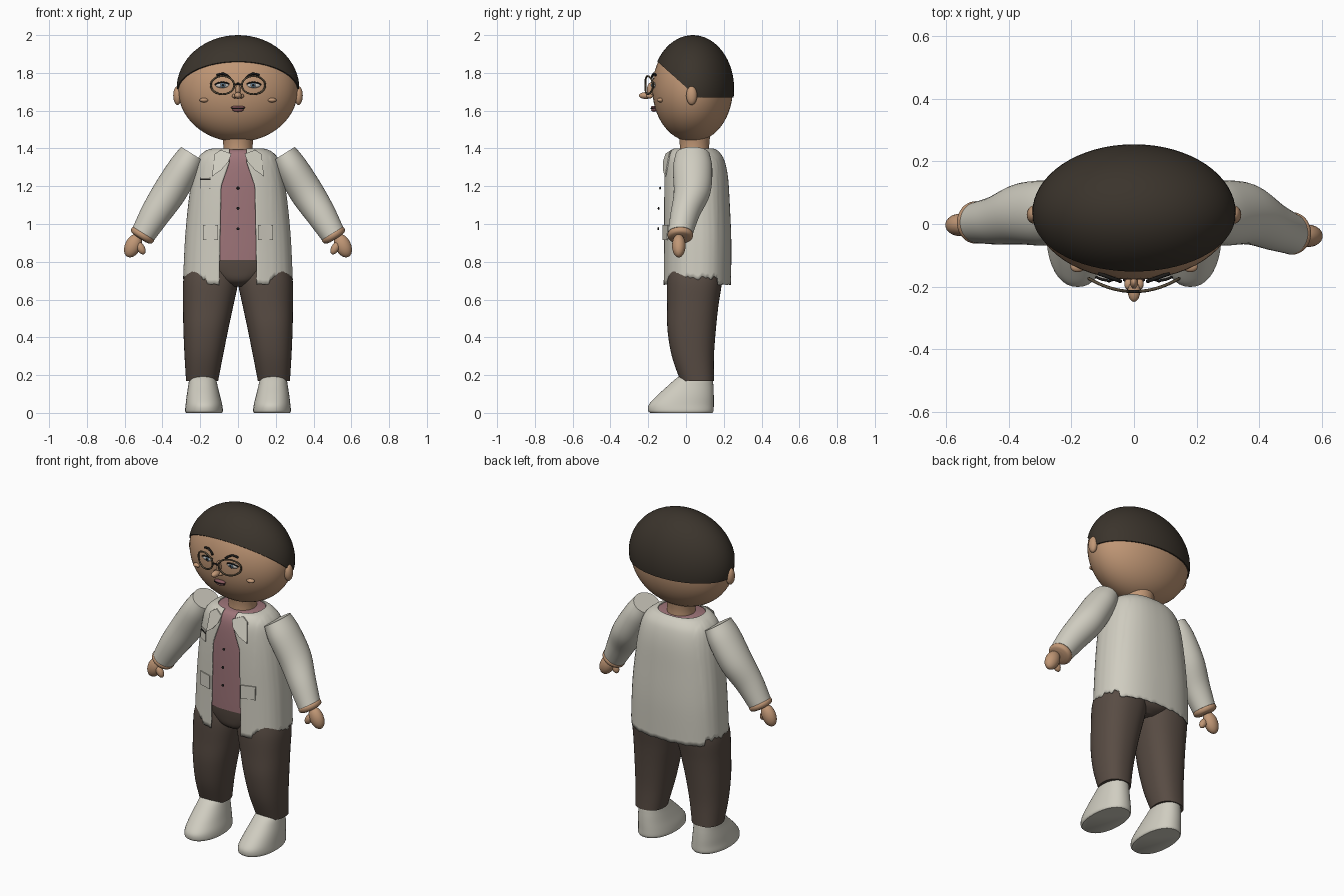
import bpy, bmesh, math
from mathutils import Matrix, Vector

if "Cube" in bpy.data.objects:
    bpy.data.objects.remove(bpy.data.objects["Cube"])


def mat(name, *rgb):
    m = bpy.data.materials.new(name)
    m.diffuse_color = (*rgb, 1)
    m.use_nodes = True
    m.node_tree.nodes["Principled BSDF"].inputs["Base Color"].default_value = m.diffuse_color
    return m


CLOTH = mat("off_white_cloth", .63, .61, .53)
SKIN = mat("tan_skin", .53, .31, .18)
HAIR = mat("dark_brown_hair", .043, .034, .025)
PINK = mat("dusty_pink", .34, .175, .19)
BROWN = mat("trouser_brown", .098, .072, .057)
LIPS = mat("mauve_lips", .25, .10, .11)
WHITE = mat("eye_white", .62, .60, .56)
IRIS = mat("blue_grey_iris", .12, .2, .28)
DARK = mat("near_black", .012, .011, .01)
RIM = mat("bronze_rim", .10, .075, .045)


def finish(name, bm, m, angle=45):
    bmesh.ops.recalc_face_normals(bm, faces=bm.faces)
    me = bpy.data.meshes.new(name)
    bm.to_mesh(me)
    bm.free()
    me.materials.append(m)
    me.shade_smooth()
    me.set_sharp_from_angle(angle=math.radians(angle))
    ob = bpy.data.objects.new(name, me)
    bpy.context.collection.objects.link(ob)
    return ob


def ball_bm(c, r, tilt=0, seg=32):
    bm = bmesh.new()
    mtx = Matrix.Translation(c) @ Matrix.Rotation(tilt, 4, 'Y') @ Matrix.Diagonal((*r, 1))
    bmesh.ops.create_uvsphere(bm, u_segments=seg, v_segments=seg // 2, radius=1, matrix=mtx)
    return bm


def ball(name, m, c, r, tilt=0, seg=24):
    return finish(name, ball_bm(c, r, tilt, seg), m)


def spline(rows, steps=5):
    """Smooth in-between rows for a loft."""
    out = []
    for i in range(len(rows) - 1):
        p = [rows[max(0, min(len(rows) - 1, i + k))] for k in (-1, 0, 1, 2)]
        for s in range(steps):
            t = s / steps
            out.append([.5 * (2 * b + (c - a) * t + (2 * a - 5 * b + 4 * c - d) * t * t
                              + (3 * b - a - 3 * c + d) * t ** 3) for a, b, c, d in zip(*p)])
    return out + [list(rows[-1])]


def sp(v, n):
    return math.copysign(abs(v) ** (2 / n), v)


def skin_rings(bm, rings, closed=True, caps=True):
    vs = [[bm.verts.new(p) for p in r] for r in rings]
    n = len(vs[0])
    for a, b in zip(vs, vs[1:]):
        for i in range(n if closed else n - 1):
            j = (i + 1) % n
            bm.faces.new((a[i], a[j], b[j], b[i]))
    if caps:
        bm.faces.new(vs[0])
        bm.faces.new(vs[-1])


def loft(name, m, rows, n=2.0, seg=40, s=Vector((1, 0, 0))):
    """Rows are (x, y, z, half width along s, half depth along y)."""
    bm, rings = bmesh.new(), []
    for x, y, z, a, b in spline(rows):
        rings.append([Vector((x, y, z)) + s * a * sp(math.sin(t), n) - Vector((0, b * sp(math.cos(t), n), 0))
                      for t in (2 * math.pi * i / seg for i in range(seg))])
    skin_rings(bm, rings)
    return finish(name, bm, m)


def wire(name, m, pts, r, cyclic=False):
    cu = bpy.data.curves.new(name, 'CURVE')
    cu.dimensions, cu.bevel_depth, cu.bevel_resolution = '3D', r, 2
    cu.use_fill_caps = True
    spl = cu.splines.new('POLY')
    spl.points.add(len(pts) - 1)
    for p, q in zip(spl.points, pts):
        p.co = (*q, 1)
    spl.use_cyclic_u = cyclic
    cu.materials.append(m)
    ob = bpy.data.objects.new(name, cu)
    bpy.context.collection.objects.link(ob)


# Coat shell, open at the front
N = 2.4
COAT = [(0, .057, .68, .29, .181), (0, .059, .9, .28, .181), (0, .055, 1.1, .262, .177),
        (0, .052, 1.25, .24, .17), (0, .047, 1.34, .215, .155), (0, .042, 1.385, .175, .13),
        (0, .04, 1.4, .135, .105)]
coat_rows = spline(COAT, 6)


def front_y(x, z):
    r = min(coat_rows, key=lambda q: abs(q[2] - z))
    return r[1] - r[4] * max(0, 1 - abs(x / r[3]) ** N) ** (1 / N)


def opening(z):
    if z < 1.2:
        return .10 - .01 * (z - .68) / .52
    return max(.045, .09 - .35 * (z - 1.2))


bm, rings, cols = bmesh.new(), [], 144
for x, y, z, a, b in coat_rows:
    t0 = math.asin((opening(z) / a) ** (N / 2))
    ring = []
    for i in range(cols + 1):
        t = t0 + (2 * math.pi - 2 * t0) * i / cols
        px, py = a * sp(math.sin(t), N), y - b * sp(math.cos(t), N)
        # ragged hem, higher over the legs
        over_leg = abs(px) > .17 and py < .17
        hem = (.715 if over_leg else .68) + (.012 if over_leg else .004) * math.sin(i * 1.1) * math.cos(i * .37)
        ring.append((px, py, hem + (z - .68) / .72 * (1.4 - hem)))
    rings.append(ring)
skin_rings(bm, rings, closed=False, caps=False)
coat = finish("coat", bm, CLOTH)
sol = coat.modifiers.new("thickness", 'SOLIDIFY')
sol.thickness, sol.offset = .006, -1

# Shirt, neck and pelvis
loft("shirt", PINK, [(0, .056, .81, .262, .166)] +
     [(x, y, z - .006, a * .95, b * .94) for x, y, z, a, b in COAT[1:]], N)
loft("neck", SKIN, [(0, .045, 1.36, .08, .08), (0, .045, 1.42, .078, .078), (0, .045, 1.48, .085, .085)])
loft("pelvis", BROWN, [(0, .05, .67, .05, .09), (0, .05, .70, .12, .135), (0, .055, .76, .22, .155),
                       (0, .056, .83, .25, .163)], N)


def plate(name, m, pts, lift, thick=.006):
    """Flat outline in x,z laid on the coat front."""
    bm = bmesh.new()
    f = bm.faces.new([bm.verts.new((x, front_y(x, z) - lift, z)) for x, z in pts])
    ext = bmesh.ops.extrude_face_region(bm, geom=[f])
    bmesh.ops.translate(bm, vec=(0, thick, 0), verts=[v for v in ext['geom'] if isinstance(v, bmesh.types.BMVert)])
    finish(name, bm, m, 20)


def box(x0, x1, z0, z1):
    return [(x0, z0), (x1, z0), (x1, z1), (x0, z1)]


plate("chest_pocket", CLOTH, box(-.2, -.145, 1.187, 1.25), .009)
plate("chest_pocket_slit", DARK, box(-.2, -.145, 1.234, 1.241), .012)
for i, (y, z) in enumerate(((-.137, 1.19), (-.145, 1.083), (-.147, .975))):
    ball(f"shirt_button_{i}", DARK, (0, y, z), (.008, .005, .008), seg=12)

# Head and hair
ball("head", SKIN, (0, .035, 1.715), (.318, .213, .28), seg=56)
bm = ball_bm((0, .036, 1.715), (.325, .219, .285), seg=64)
for co, no in (((0, 0, 1.67), (0, 0, 1)), ((0, .06, 1.67), (0, .9, 1))):
    bmesh.ops.bisect_plane(bm, geom=bm.verts[:] + bm.edges[:] + bm.faces[:], plane_co=co,
                           plane_no=no, clear_inner=True)
    bmesh.ops.holes_fill(bm, edges=[e for e in bm.edges if e.is_boundary])
finish("hair", bm, HAIR)

# Nose and mouth
ball("nose_tip", SKIN, (0, -.213, 1.68), (.02, .036, .018))
ball("nose_bridge", SKIN, (0, -.185, 1.71), (.013, .022, .04))
ball("upper_lip", LIPS, (0, -.172, 1.617), (.038, .014, .009))
ball("lower_lip", LIPS, (0, -.17, 1.604), (.03, .015, .010))
wire("mouth_line", DARK, [(x, -.187 + 6 * x * x, 1.611) for x in (-.035, -.018, 0, .018, .035)], .0025)


def glass_y(x):
    return -.216 + 2 * x * x


wire("glasses_bridge", DARK, [(x, glass_y(x), 1.737 + .004 * (1 - (x / .02) ** 2)) for x in (-.02, -.01, 0, .01, .02)], .005)

D = Vector((.53, 0, -.85))
for k, side in ((-1, "right"), (1, "left")):
    # Face details
    ball(side + "_ear", SKIN, (k * .32, .03, 1.68), (.023, .029, .05))
    ball(side + "_nostril", SKIN, (k * .018, -.192, 1.677), (.013, .018, .012))
    ball(side + "_cheek_mark", SKIN, (k * .18, -.136, 1.656), (.024, .018, .012))
    ball(side + "_eye", WHITE, (k * .082, -.168, 1.735), (.038, .014, .015))
    ball(side + "_iris", IRIS, (k * .08, -.178, 1.735), (.014, .007, .014), seg=16)
    ball(side + "_pupil", DARK, (k * .08, -.183, 1.735), (.007, .004, .007), seg=12)
    wire(side + "_eyelid", DARK, [(k * (.082 + .04 * u), -.181 + .012 * u * u, 1.738 + .013 * (1 - u * u))
                                  for u in (-1, -.5, 0, .5, 1)], .004)
    wire(side + "_eyebrow", DARK, [(k * x, -.184 + (x - .04) * .35, z) for x, z in
                                   ((.042, 1.772), (.058, 1.786), (.078, 1.796), (.095, 1.794), (.113, 1.787))], .006)
    rim = [(k * .082 + .062 * math.cos(a), 1.735 + .048 * math.sin(a)) for a in (math.tau * i / 32 for i in range(32))]
    wire(side + "_glasses_rim", RIM, [(x, glass_y(x), z) for x, z in rim], .005, True)

    # Lapel and hip pocket
    plate(side + "_lapel", CLOTH, [(k * x, z) for x, z in
          ((.09, 1.392), (.035, 1.372), (.05, 1.33), (.09, 1.285), (.137, 1.252), (.125, 1.37))], .014)
    plate(side + "_hip_pocket", CLOTH, box(*sorted((k * .105, k * .185)), .915, .995), .01)

    # Sleeve, wrist band and hand
    wy = .005 if k < 0 else -.03
    d, s = Vector((k * D.x, 0, D.z)), Vector((k * .85, 0, .53))
    loft(side + "_sleeve", CLOTH, [(k * .24, .035, 1.37, .072, .09), (k * .285, .035, 1.295, .085, .104),
                                   (k * .365, .032, 1.165, .089, .097), (k * .44, .01 + wy * .5, 1.05, .079, .078),
                                   (k * .5, wy, .95, .066, .066)], s=s)
    c = Vector((k * .503, wy, .945))
    loft(side + "_wrist_band", SKIN, [(*(c + d * o), r, r) for o, r in
                                      ((-.012, .052), (-.004, .066), (.01, .067), (.022, .058), (.028, .035))], s=s)
    ball(side + "_hand", SKIN, (k * .556, wy - .008, .885), (.042, .036, .066), -k * .45)
    ball(side + "_thumb", SKIN, (k * .514, wy - .022, .872), (.021, .02, .036), k * .5)

    # Trouser leg: inner and outer edge, front and back
    leg = [(.285, .105, .275, -.028, .147, .165), ]
    leg = [(.17, .105, .275, -.03, .148), (.3, .08, .283, -.075, .148), (.44, .052, .289, -.098, .158),
           (.57, .024, .291, -.1, .172), (.69, .0, .291, -.1, .19), (.77, .005, .275, -.09, .19)]
    loft(side + "_trouser_leg", BROWN, [(k * (a + b) / 2, (f + r) / 2, z, (b - a) / 2, (r - f) / 2)
                                        for z, a, b, f, r in leg], 2.3)

    # Shoe
    shoe = [(0, .085, .275, -.19, .14), (.012, .08, .28, -.2, .146), (.045, .084, .277, -.196, .147),
            (.09, .095, .272, -.155, .147), (.14, .107, .264, -.1, .145), (.18, .117, .257, -.055, .14),
            (.2, .13, .243, -.025, .12)]
    loft(side + "_shoe", CLOTH, [(k * (a + b) / 2, (f + r) / 2, z, (b - a) / 2, (r - f) / 2)
                                 for z, a, b, f, r in shoe], 2.2)
